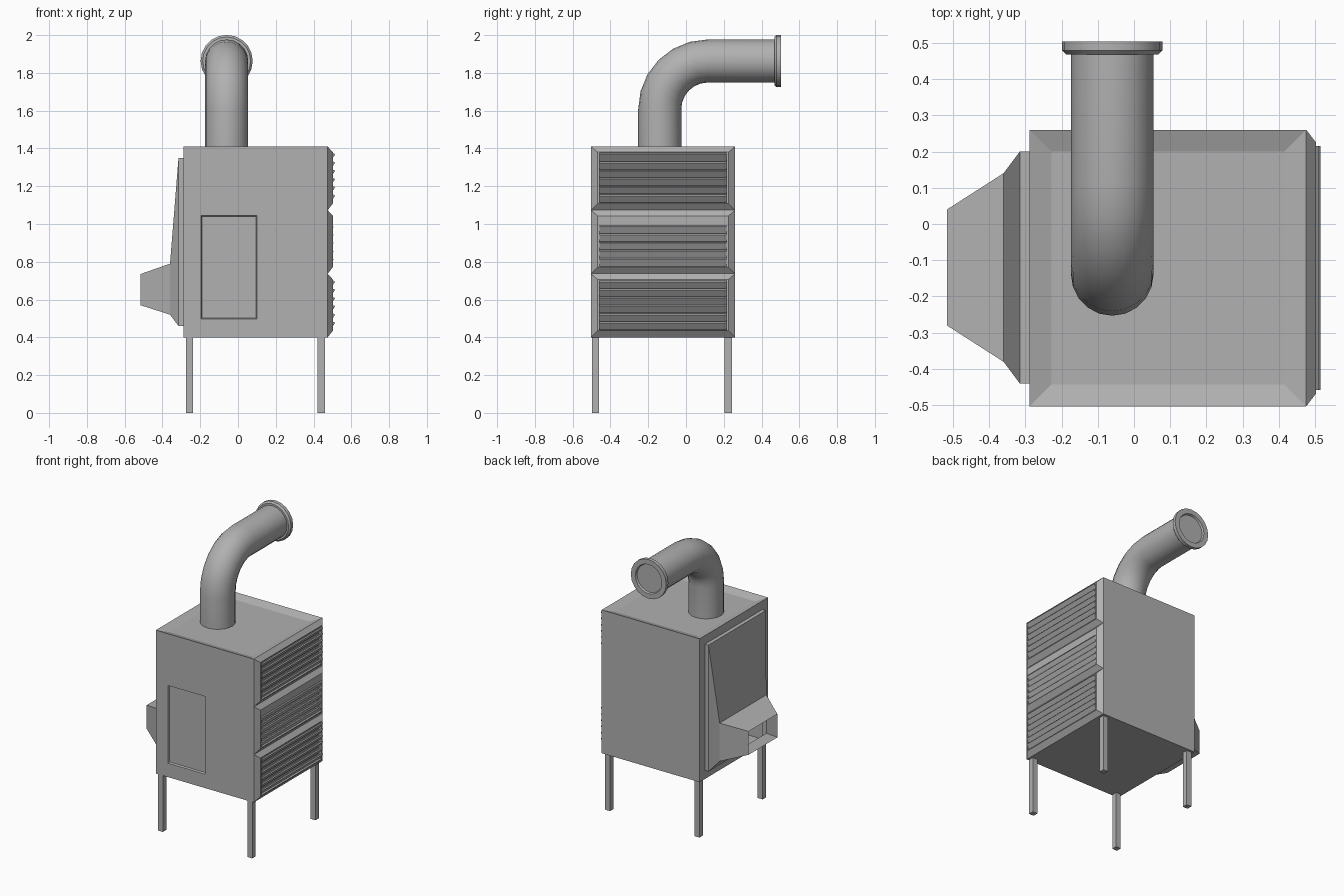
import bpy, bmesh, math
from mathutils import Vector

if "Cube" in bpy.data.objects:
    bpy.data.objects.remove(bpy.data.objects["Cube"])

# Dark grey metal used on every part
metal = bpy.data.materials.new("dark_metal")
metal.diffuse_color = (0.44, 0.44, 0.44, 1)
metal.use_nodes = True
metal.node_tree.nodes["Principled BSDF"].inputs["Base Color"].default_value = metal.diffuse_color


def make_object(name, bm, smooth=False):
    bmesh.ops.recalc_face_normals(bm, faces=bm.faces[:])
    mesh = bpy.data.meshes.new(name)
    bm.to_mesh(mesh)
    bm.free()
    mesh.materials.append(metal)
    ob = bpy.data.objects.new(name, mesh)
    bpy.context.collection.objects.link(ob)
    if smooth:
        bpy.context.view_layer.objects.active = ob
        ob.select_set(True)
        bpy.ops.object.shade_smooth_by_angle(angle=math.radians(35))
        ob.select_set(False)
    return ob


def loft(bm, rings, cap_start=False, cap_end=False):
    loops = [[bm.verts.new(p) for p in ring] for ring in rings]
    for a, b in zip(loops, loops[1:]):
        for i in range(len(a)):
            j = (i + 1) % len(a)
            bm.faces.new((a[i], a[j], b[j], b[i]))
    if cap_start:
        bm.faces.new(loops[0])
    if cap_end:
        bm.faces.new(loops[-1])


def rect(axis, pos, a0, a1, b0, b1):
    """Rectangle perpendicular to an axis; a and b are the other two axes in order."""
    out = []
    for a, b in ((a0, b0), (a1, b0), (a1, b1), (a0, b1)):
        p = [a, b]
        p.insert(axis, pos)
        out.append(p)
    return out


X0, X1, Y0, Y1, Z0, Z1 = -0.288, 0.475, -0.503, 0.26, 0.40, 1.41

# Cabinet: dished top, open left side behind the hood, recessed door in front
bm = bmesh.new()
loft(bm, [rect(2, Z0, X0, X1, Y0, Y1), rect(2, Z1, X0, X1, Y0, Y1),
          rect(2, Z1 - 0.02, X0 + 0.06, X1 - 0.06, Y0 + 0.06, Y1 - 0.06)], True, True)
gone = [f for f in bm.faces if all(abs(v.co.x - X0) < 1e-4 for v in f.verts)
        or all(abs(v.co.y - Y0) < 1e-4 for v in f.verts)]
bmesh.ops.delete(bm, geom=gone, context='FACES_ONLY')
loft(bm, [rect(0, X0, Y0, Y1, Z0, Z1), rect(0, X0, -0.44, 0.20, 0.46, 1.35)])
loft(bm, [rect(1, Y0, X0, X1, Z0, Z1), rect(1, Y0, -0.195, 0.10, 0.498, 1.045),
          rect(1, Y0 + 0.012, -0.19, 0.095, 0.503, 1.04)], cap_end=True)
bmesh.ops.remove_doubles(bm, verts=bm.verts[:], dist=1e-5)
make_object("cabinet", bm)

# Side hood with open spout
bm = bmesh.new()
loft(bm, [rect(0, X0, -0.44, 0.20, 0.46, 1.35),
          rect(0, -0.315, -0.44, 0.20, 0.46, 1.35),
          rect(0, -0.36, -0.38, 0.14, 0.52, 0.79),
          rect(0, -0.516, -0.28, 0.04, 0.57, 0.735)])
make_object("intake_hood", bm)

# Three louvred panels on the right side
step = (Z1 - Z0) / 3
for k, (label, count) in enumerate((("lower", 6), ("middle", 5), ("upper", 6))):
    za, zb = Z0 + k * step, Z0 + (k + 1) * step
    top = zb - (0.075 if count == 5 else 0.03)
    bm = bmesh.new()
    loft(bm, [rect(0, X1, Y0, Y1, za, zb),
              rect(0, 0.502, Y0 + 0.035, Y1 - 0.035, za + 0.035, zb - 0.03),
              rect(0, 0.502, Y0 + 0.045, Y1 - 0.045, za + 0.04, top - 0.005),
              rect(0, 0.478, Y0 + 0.045, Y1 - 0.045, za + 0.04, top - 0.005)], cap_end=True)
    make_object(label + "_vent_frame", bm)
    # Slats lean outward at the top
    bm = bmesh.new()
    pitch = (top - za - 0.045) / count
    tip = 0.506 if count == 5 else 0.514
    for i in range(count):
        z = za + 0.04 + pitch * (i + 0.5)
        profile = ((0.479, z + 0.004), (tip - 0.006, z + 0.021), (tip, z + 0.014), (0.488, z - 0.021), (0.479, z - 0.021))
        loft(bm, [[(x, y, h) for x, h in profile] for y in (Y0 + 0.045, Y1 - 0.045)], True, True)
    make_object(label + "_vent_slats", bm)

# Legs
for fx, x in (("left", -0.256), ("right", 0.441)):
    for fy, y in (("front", -0.479), ("back", 0.224)):
        bm = bmesh.new()
        h = 0.019
        loft(bm, [rect(2, z, x - h, x + h, y - h, y + h) for z in (0, Z0)], True, True)
        make_object(f"{fy}_{fx}_leg", bm)

# Flue pipe: vertical run, quarter bend, horizontal run, flange with recessed mouth
R, PX, PY, PZ, BEND = 0.114, -0.06, -0.139, 1.863, 0.255
stations = [(PY, 1.38, 0, R)]
for i in range(7):
    t = math.pi / 2 * i / 6
    stations.append((PY + BEND * (1 - math.cos(t)), PZ - BEND + BEND * math.sin(t), t, R))
for y, r in ((0.468, R), (0.468, 0.127), (0.479, 0.138), (0.503, 0.138), (0.503, 0.103), (0.490, 0.098)):
    stations.append((y, PZ, math.pi / 2, r))
N = 20
rings = []
for y, z, t, r in stations:
    side, up = Vector((1, 0, 0)), Vector((0, math.cos(t), -math.sin(t)))
    rings.append([Vector((PX, y, z)) + r * (math.cos(a) * side + math.sin(a) * up)
                  for a in (2 * math.pi * n / N for n in range(N))])
bm = bmesh.new()
loft(bm, rings, True, True)
make_object("flue_pipe", bm, smooth=True)
